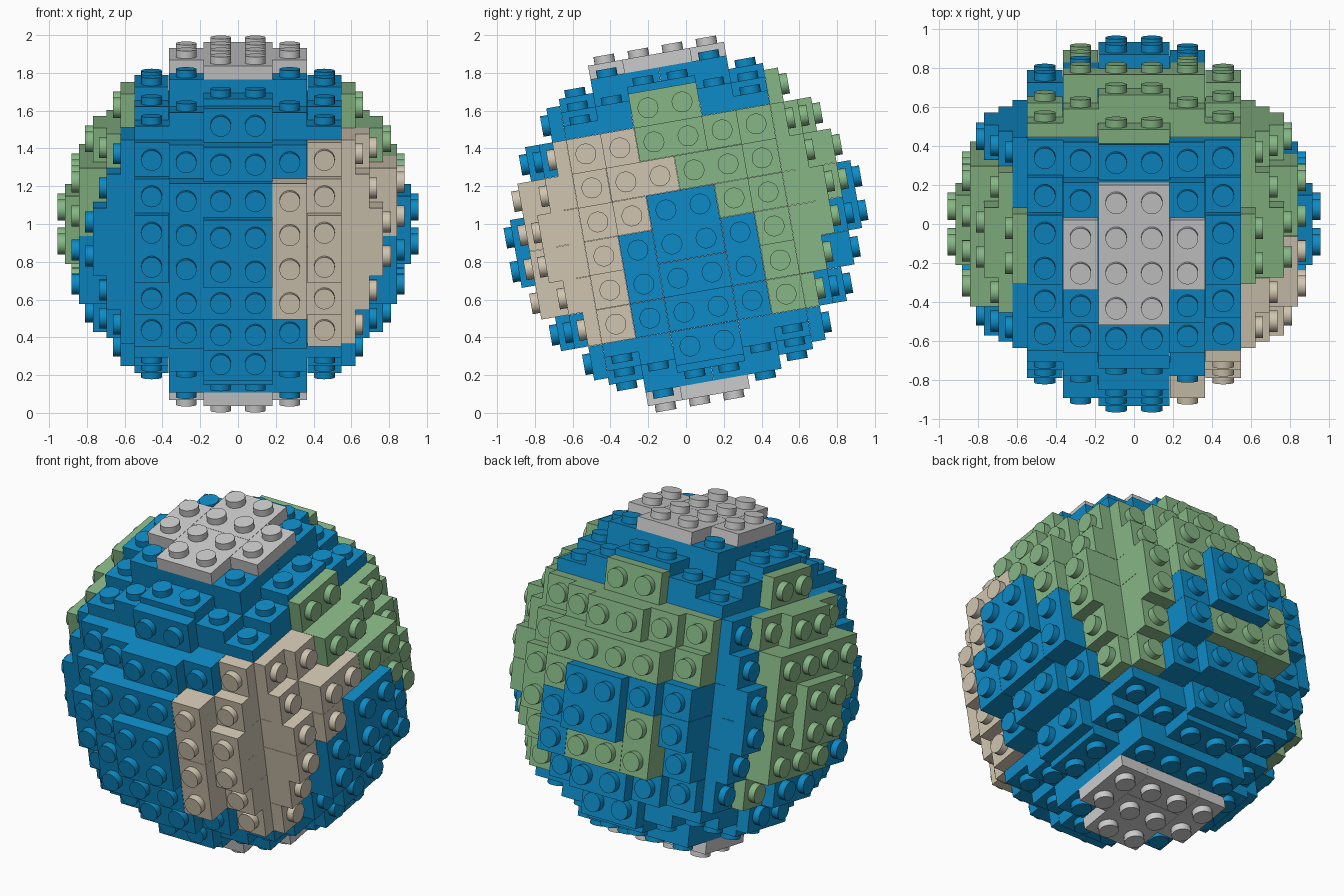
import bpy, bmesh, math
from mathutils import Matrix, Vector

if "Cube" in bpy.data.objects:
    bpy.data.objects.remove(bpy.data.objects["Cube"])

P = 0.183            # stud pitch
PLATE = 0.4          # plate height in studs
TILT = Matrix.Translation((0, 0, 1)) @ Matrix.Rotation(math.radians(10), 4, 'X')
NAMES = {'B': 'blue', 'G': 'green', 'T': 'tan', 'S': 'grey'}
COLS = {'B': (0.004, 0.26, 0.57), 'G': (0.24, 0.47, 0.235), 'T': (0.63, 0.56, 0.44)}
MATS = {}
for k, c in COLS.items():
    MATS[k] = bpy.data.materials.new(NAMES[k])
    MATS[k].diffuse_color = (*c, 1)

# colour maps: 8 rows (top to bottom) by 6 columns, as seen from outside
OCEAN = ["BBBBBB"] * 8
MAPS = {
    'front': ["BBBBBB", "BBBBBT", "BBBBTT", "BBBBTT", "BBBBTT", "BBBBTT", "BBBBBT", "BBBBBB"],
    'right': ["GGGGGG", "TTGGGG", "TTTGGG", "TTBBGG", "TBBBBG", "TBBBBG", "TBBBBG", "BBBBBB"],
    'back':  ["GGGGGG", "GGGGGG", "GGGGGG", "GGBBBB", "GBBBGB", "GBGGGB", "GBBBBB", "BBBBBB"],
    'left':  ["GGGGGG", "BGGGGB", "BGGGGB", "BGGGGB", "BGGGBB", "BGGGBB", "BGBBBB", "BBBBBB"],
    'top': OCEAN, 'bottom': OCEAN,
}
AXES = {  # u, v, outward normal
    'front': ((1, 0, 0), (0, 0, 1), (0, -1, 0)),
    'right': ((0, 1, 0), (0, 0, 1), (1, 0, 0)),
    'back': ((-1, 0, 0), (0, 0, 1), (0, 1, 0)),
    'left': ((0, -1, 0), (0, 0, 1), (-1, 0, 0)),
    'top': ((1, 0, 0), (0, 1, 0), (0, 0, 1)),
    'bottom': ((1, 0, 0), (0, -1, 0), (0, 0, -1)),
}


def covered(name, layer, c, r):
    """Is stud cell (column c, row r) filled in this plate layer?"""
    u, v = c - 2.5, 3.5 - r
    a, b = abs(u), abs(v)
    pole = name in ('top', 'bottom')
    if layer == 1:
        return b < 3 or (a < 1 and not pole)
    if layer == 2:
        return b < 3 and (a < 2 or b < 2)
    if layer == 3:
        return (a < 2 and b < 2) or b < 1 or (a < 1 and b < 3)
    if layer == 4:
        return a < 2 and b < 2
    if layer == 5 and not pole:
        return a < 1 and b < 1
    if layer == 5:
        plus = (a < 1 and b < 2) or (a < 2 and b < 1)
        return plus and (name == 'top' or v > -1)
    return False


def colour(name, layer, c, r):
    if layer == 5 and name in ('top', 'bottom'):
        return 'S'
    if name == 'left' and layer == 1 and 0 < r < 7:
        return 'B'
    return MAPS[name][r][c]


def add_box(bm, u0, u1, v0, v1, w0, w1):
    g = 0.008
    m = Matrix.Translation(((u0 + u1) / 2, (v0 + v1) / 2, (w0 + w1) / 2)) @ \
        Matrix.Diagonal((u1 - u0 - g, v1 - v0 - g, w1 - w0, 1))
    bmesh.ops.create_cube(bm, size=1, matrix=m)


def add_stud(bm, u, v, w):
    bmesh.ops.create_cone(bm, cap_ends=True, segments=24, radius1=0.3, radius2=0.3,
                          depth=0.22, matrix=Matrix.Translation((u, v, w + 0.11)))


def finish(bm, name, key, frame):
    me = bpy.data.meshes.new(name)
    bm.transform(TILT @ Matrix.Scale(P, 4) @ frame)
    bm.to_mesh(me)
    bm.free()
    ob = bpy.data.objects.new(name, me)
    bpy.context.collection.objects.link(ob)
    if key in MATS:
        me.materials.append(MATS[key])
    bpy.ops.object.select_all(action='DESELECT')
    ob.select_set(True)
    bpy.context.view_layer.objects.active = ob
    bpy.ops.object.shade_smooth_by_angle(angle=math.radians(30))


def build_panel(name):
    frame = Matrix([Vector(a) for a in AXES[name]]).transposed().to_4x4()
    bms = {}
    for layer in range(1, 6):
        w0 = 3 + (layer - 1) * PLATE
        w1 = w0 + PLATE
        cells = {(c, r): colour(name, layer, c, r) for r in range(8) for c in range(6)
                 if covered(name, layer, c, r)}
        # studs on exposed cells
        for (c, r), k in cells.items():
            bm = bms.setdefault(k, bmesh.new()) if k not in bms else bms[k]
            if not covered(name, layer + 1, c, r):
                add_stud(bm, c - 2.5, 3.5 - r, w1)
        # plates: merge equal-coloured cells into pieces up to 4 x 2
        while cells:
            c, r = min(cells, key=lambda q: (q[1], q[0]))
            k = cells[(c, r)]
            n = 1
            while n < 4 and cells.get((c + n, r)) == k:
                n += 1
            h = 2 if all(cells.get((c + i, r + 1)) == k for i in range(n)) else 1
            for i in range(n):
                for j in range(h):
                    del cells[(c + i, r + j)]
            add_box(bms[k], c - 3, c - 3 + n, 4 - r - h, 4 - r, w0, w1)
    for k, bm in bms.items():
        finish(bm, f"{name}_panel_{NAMES[k]}", k, frame)


# inner cube that carries the six panels
core = bmesh.new()
bmesh.ops.create_cube(core, size=5.98)
finish(core, "inner_core", 'S', Matrix.Identity(4))

for panel in AXES:
    build_panel(panel)

for m in bpy.data.materials:
    if m.users and not m.is_grease_pencil:
        m.use_nodes = True
        m.node_tree.nodes["Principled BSDF"].inputs["Base Color"].default_value = m.diffuse_color
